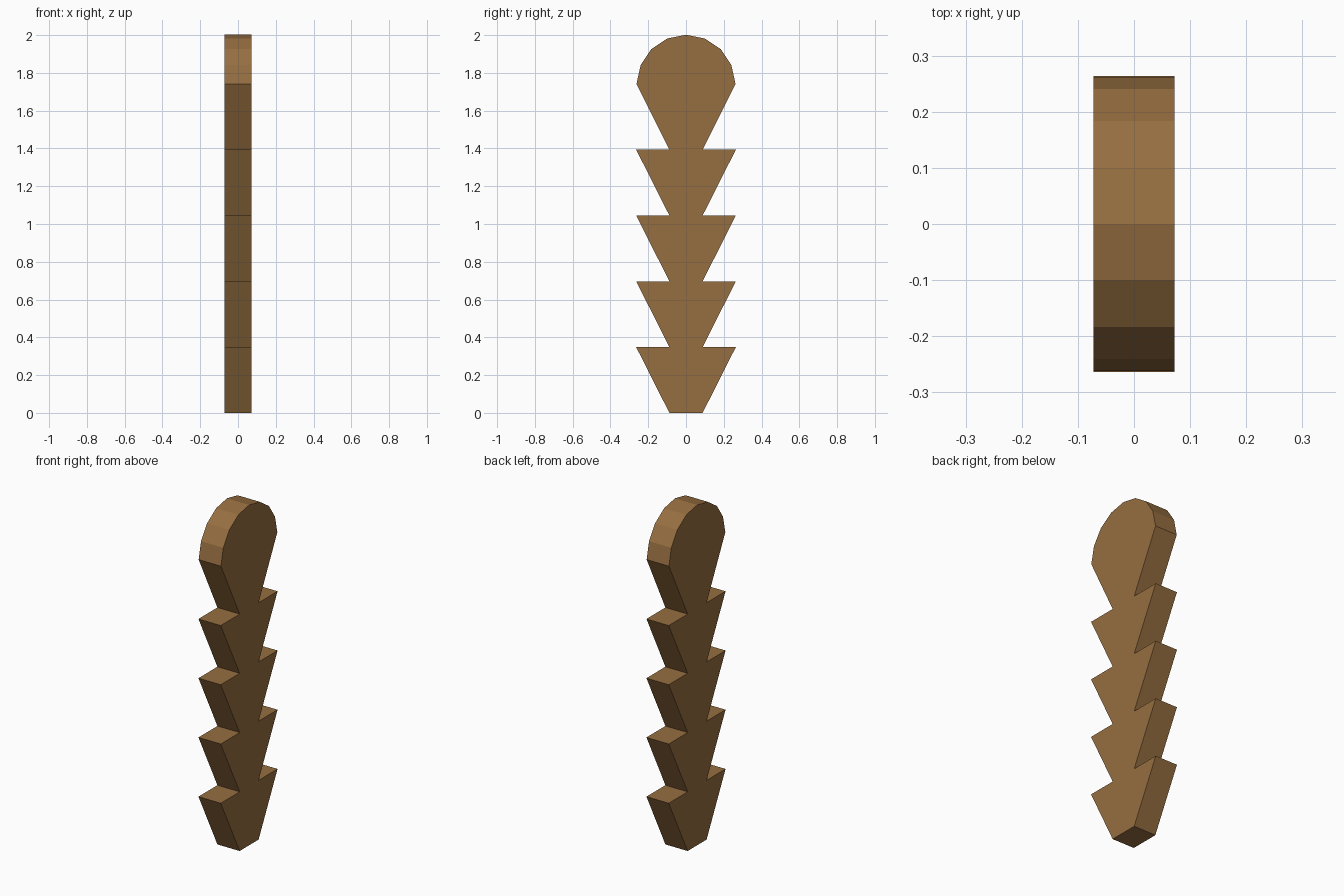
import bpy, bmesh, math

cube = bpy.data.objects.get("Cube")
if cube:
    bpy.data.objects.remove(cube, do_unlink=True)

THICK = 0.145                 # thickness along x
TIER = 0.3484                 # height of one flared tier
NARROW, WIDE = 0.088, 0.264   # half widths at tier bottom and top
TIERS = 5
HEAD_R = 0.26

wood = bpy.data.materials.new("warm brown wood")
wood.use_nodes = True
colour = (0.305, 0.156, 0.052, 1)
wood.diffuse_color = colour
wood.node_tree.nodes["Principled BSDF"].inputs["Base Color"].default_value = colour

# Notched edge: each tier flares outward, then steps back in
edge = []
for i in range(TIERS):
    edge += [(NARROW, i * TIER), (WIDE, (i + 1) * TIER)]
edge[-1] = (HEAD_R + 0.002, TIERS * TIER)

# Faceted round head between the two mirrored edges
head = [(HEAD_R * math.cos(math.pi * k / 8), TIERS * TIER + HEAD_R * math.sin(math.pi * k / 8))
        for k in range(1, 8)]
outline = edge + head + [(-y, z) for y, z in reversed(edge)]

# Extrude the outline across the thickness
bm = bmesh.new()
face = bm.faces.new([bm.verts.new((-THICK / 2, y, z)) for y, z in outline])
side = bmesh.ops.extrude_face_region(bm, geom=[face])
moved = [v for v in side["geom"] if isinstance(v, bmesh.types.BMVert)]
bmesh.ops.translate(bm, verts=moved, vec=(THICK, 0, 0))
bmesh.ops.recalc_face_normals(bm, faces=bm.faces)

mesh = bpy.data.meshes.new("notched_post")
bm.to_mesh(mesh)
bm.free()
mesh.materials.append(wood)
post = bpy.data.objects.new("notched_post", mesh)
bpy.context.collection.objects.link(post)
